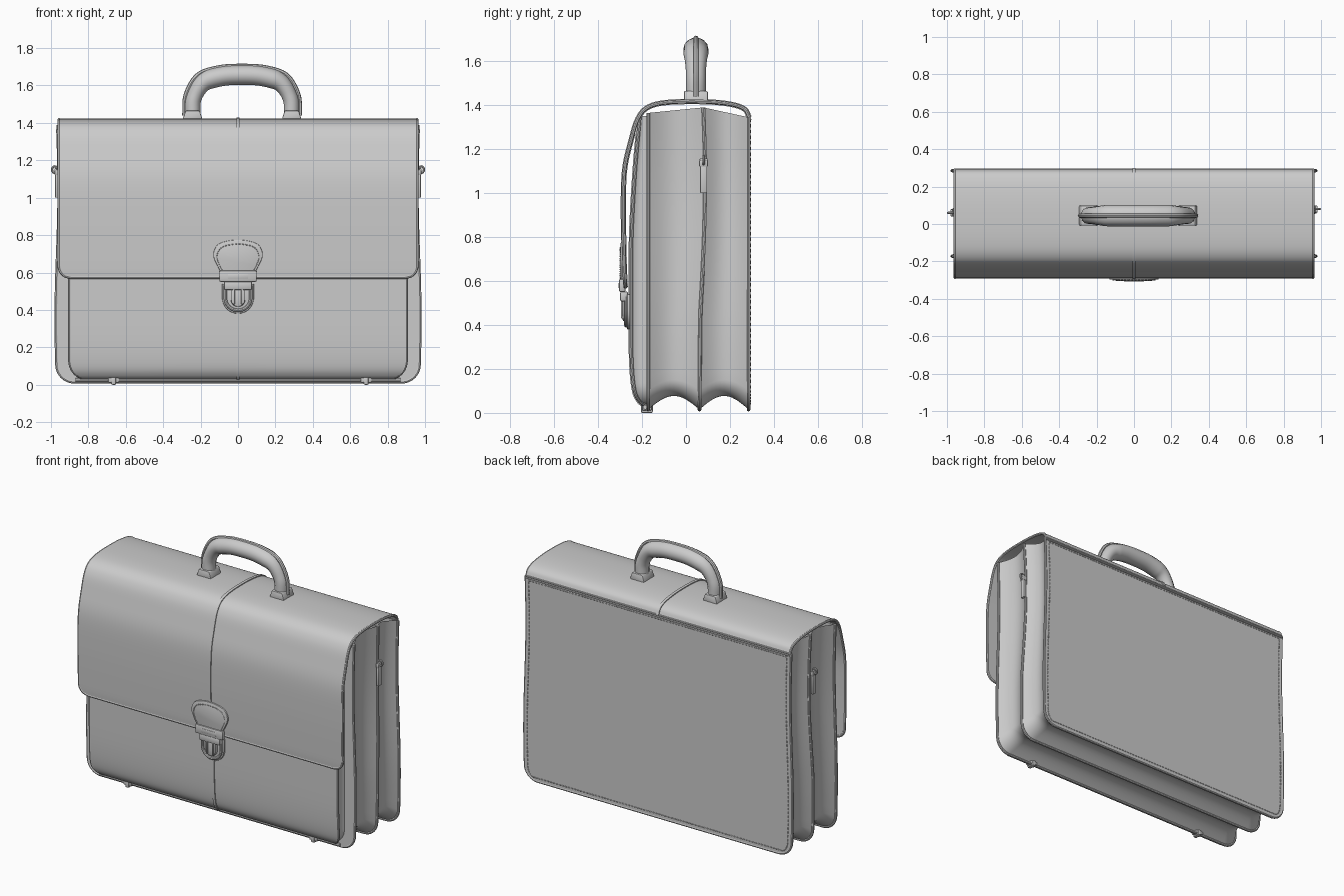
import bpy, bmesh, math
from mathutils import Vector

if "Cube" in bpy.data.objects:
    bpy.data.objects.remove(bpy.data.objects["Cube"])

grey = bpy.data.materials.new("grey leather")
grey.use_nodes = True
grey.diffuse_color = (0.6, 0.6, 0.6, 1)
grey.node_tree.nodes["Principled BSDF"].inputs["Base Color"].default_value = (0.6, 0.6, 0.6, 1)


def finish(name, data, thickness=0, bevel=0):
    ob = bpy.data.objects.new(name, data)
    bpy.context.collection.objects.link(ob)
    data.materials.append(grey)
    if thickness:
        mod = ob.modifiers.new("thickness", "SOLIDIFY")
        mod.thickness, mod.offset = thickness, 0
    if bevel:
        mod = ob.modifiers.new("bevel", "BEVEL")
        mod.width, mod.segments = bevel, 2
    bpy.ops.object.select_all(action="DESELECT")
    ob.select_set(True)
    bpy.context.view_layer.objects.active = ob
    bpy.ops.object.convert(target="MESH")
    bpy.ops.object.shade_smooth_by_angle(angle=math.radians(40))
    return ob


def smooth_path(points, steps=8):
    """Catmull-Rom curve through the points."""
    p = [Vector(q) for q in points]
    p = [2 * p[0] - p[1]] + p + [2 * p[-1] - p[-2]]
    out = []
    for a, b, c, d in zip(p, p[1:], p[2:], p[3:]):
        for i in range(steps):
            t = i / steps
            out.append(0.5 * (2 * b + (c - a) * t + (2 * a - 5 * b + 4 * c - d) * t * t
                              + (3 * b - a - 3 * c + d) * t ** 3))
    return out + [p[-2]]


def tube(name, lines, radius, cyclic=False, radii=None, res=2):
    cu = bpy.data.curves.new(name, "CURVE")
    cu.dimensions = "3D"
    cu.bevel_depth, cu.bevel_resolution, cu.use_fill_caps = radius, res, True
    for line in lines:
        sp = cu.splines.new("POLY")
        sp.points.add(len(line) - 1)
        sp.use_cyclic_u = cyclic
        for i, co in enumerate(line):
            sp.points[i].co = (*co, 1)
            sp.points[i].radius = radii[i] if radii else 1
    return finish(name, cu)


def stitches(name, line, gap=0.022, radius=0.0025):
    dashes = []
    for a, b in zip(line, line[1:]):
        a, b = Vector(a), Vector(b)
        n = max(1, round((b - a).length / gap))
        dashes += [(a.lerp(b, (i + 0.2) / n), a.lerp(b, (i + 0.75) / n)) for i in range(n)]
    tube(name, dashes, radius, res=0)


def grid(name, lines, thickness=0):
    bm = bmesh.new()
    vs = [[bm.verts.new(co) for co in line] for line in lines]
    for r, s in zip(vs, vs[1:]):
        for i in range(len(r) - 1):
            bm.faces.new((r[i], r[i + 1], s[i + 1], s[i]))
    bmesh.ops.recalc_face_normals(bm, faces=bm.faces)
    me = bpy.data.meshes.new(name)
    bm.to_mesh(me)
    bm.free()
    return finish(name, me, thickness)


def plate(name, outline, y, depth, bevel=0.004):
    """Outline in x and z, extruded towards the back from y."""
    bm = bmesh.new()
    f = bm.faces.new([bm.verts.new((x, y, z)) for x, z in outline])
    ext = bmesh.ops.extrude_face_region(bm, geom=[f])["geom"]
    bmesh.ops.translate(bm, verts=[v for v in ext if isinstance(v, bmesh.types.BMVert)], vec=(0, depth, 0))
    bmesh.ops.recalc_face_normals(bm, faces=bm.faces)
    me = bpy.data.meshes.new(name)
    bm.to_mesh(me)
    bm.free()
    return finish(name, me, 0, bevel)


def box(name, centre, size, bevel=0.006):
    (x, y, z), (w, d, h) = centre, size
    pts = [(x + i * w / 2, z + j * h / 2) for i, j in ((-1, -1), (1, -1), (1, 1), (-1, 1))]
    return plate(name, pts, y - d / 2, d, bevel)


# Rows are (half width, y, z) from top to bottom, with rounded lower corners
def rows_from(path, width, radius, z0):
    rows = []
    for y, z in path:
        d = min(radius, max(0, z - z0))
        rows.append((width - radius + math.sqrt(radius ** 2 - (radius - d) ** 2), y, z))
    return rows


def rim(rows):
    return [(-w, y, z) for w, y, z in rows] + [(w, y, z) for w, y, z in reversed(rows)]


def sheet(name, rows, thickness=0.012):
    return grid(name, [[(-w, y, z), (0, y, z), (w, y, z)] for w, y, z in rows], thickness)


def gusset(name, front, back, dip, lift):
    lines = []
    for i in range(13):
        t = i / 12
        s = math.sin(math.pi * t)
        line = []
        for a, b in zip(rim(front), rim(back)):
            p = Vector(a).lerp(Vector(b), t)
            p.x *= 1 - dip * s
            p.z += lift * s * max(0, 1 - p.z / 0.35)
            line.append(p)
        lines.append(line)
    return grid(name, lines)


BOTTOM, R = 0.015, 0.09
corner = [BOTTOM + R * (1 - math.cos(math.radians(a))) for a in range(0, 91, 10)]


def panel_rows(yfun, width, top):
    zs = corner + [corner[-1] + (top - corner[-1]) * i / 24 for i in range(1, 25)]
    rows = rows_from([(yfun(z), z) for z in reversed(zs)], width, R, BOTTOM)
    return [(w + 0.008 * math.sin(4.5 * z) * (z < 1.39), y, z) for w, y, z in rows]


# Three stiff panels with piped edges, joined by folded gussets
back = panel_rows(lambda z: 0.285, 0.965, 1.345)
middle = panel_rows(lambda z: 0.065 + 0.022 * math.sin((z - 0.45) * 2.6) * (0.45 < z) - 0.008 * (z < 0.45) * (0.45 - z),
                    0.962, 1.39)
front = panel_rows(lambda z: -0.172, 0.965, 1.365)
for part, rows in (("back_panel", back), ("middle_divider", middle), ("front_panel", front)):
    sheet(part, rows)
    tube(part + "_piping", [rim(rows)], 0.0085)
gusset("rear_gusset", middle, back, 0.045, 0.065)
gusset("front_gusset", front, middle, 0.045, 0.065)
stitches("back_stitching", [(x * 0.975, 0.293, max(z, 0.04)) for x, y, z in rim(back)])

# Front pocket rolling under at the bottom
pocket_path = smooth_path([(-0.21, 1.35), (-0.232, 1.1), (-0.248, 0.8), (-0.25, 0.5), (-0.248, 0.25),
                           (-0.236, 0.11), (-0.212, 0.053), (-0.176, 0.03)])
pocket = rows_from(pocket_path, 0.9, 0.1, 0.03)
sheet("front_pocket", pocket)
tube("pocket_piping", [rim(pocket)], 0.008)
gusset("pocket_gusset", pocket, [(w, -0.174, z) for w, y, z in pocket], 0.012, 0)
tube("front_bottom_bar", [[(-0.87, -0.185, 0.026), (0.87, -0.185, 0.026)]], 0.011)

# Flap over the top
flap_path = smooth_path([(0.288, 1.345), (0.265, 1.383), (0.2, 1.405), (0.08, 1.416), (-0.08, 1.413), (-0.17, 1.392),
                         (-0.218, 1.34), (-0.25, 1.24), (-0.28, 1.1), (-0.285, 0.9), (-0.28, 0.65), (-0.276, 0.573)])
flap = rows_from(flap_path, 0.957, 0.065, 0.573)
sheet("flap", flap)
tube("flap_piping", [rim(flap)], 0.009, cyclic=True)
tube("flap_back_seam", [[(-0.96, 0.292, 1.335), (0.96, 0.292, 1.335)]], 0.006)
stitches("flap_seam_stitching", [(-0.94, 0.291, 1.32), (0.94, 0.291, 1.32)])

# Raised centre seam on flap and pocket
for part, path in (("flap_seam", flap_path), ("pocket_seam", pocket_path)):
    sheet(part, [(0.009, y, z) for y, z in path], 0.024)

# Handle with grip, ridge and feet
HX, HY = 0.022, 0.045
half = [(0.265, 1.44), (0.258, 1.53), (0.205, 1.615), (0.11, 1.648), (0, 1.655)]
arch = [(-x, z) for x, z in half] + list(reversed(half[:-1]))
hpath = smooth_path(arch)
grip = [0.042 + 0.011 * min(1, max(0, (0.25 - abs(p[0])) / 0.08)) for p in hpath]
handle = tube("handle", [[(HX + x, 0, z) for x, z in hpath]], 1, radii=grip, res=5)
handle.scale.y, handle.location.y = 1.08, HY
tube("handle_ridge", [[(HX + x * 1.165, HY, 1.44 + (z - 1.44) * 1.23) for x, z in hpath]], 0.012)
for side, s in (("right", -1), ("left", 1)):
    cx = HX + s * 0.265
    base = [(-0.05, 1.41), (0.05, 1.41), (0.05, 1.428), (0.038, 1.465), (-0.038, 1.465), (-0.05, 1.428)]
    plate(side + "_handle_base", [(cx + x, z) for x, z in base], HY - 0.054, 0.108, 0.006)

# Lock: leather tab, metal plate and keyhole clasp
tab = smooth_path([(-0.085, 0.59), (-0.115, 0.645), (-0.132, 0.7), (-0.1, 0.755), (0, 0.775),
                   (0.1, 0.755), (0.132, 0.7), (0.115, 0.645), (0.085, 0.59)], 5)
plate("lock_tab", tab, -0.298, 0.016)
stitches("lock_tab_stitching", [(x * 0.86, -0.299, 0.59 + (z - 0.59) * 0.88) for x, z in tab], 0.02)
box("lock_bar", (0, -0.29, 0.58), (0.2, 0.03, 0.06), 0.008)
box("lock_bar_inset", (0, -0.303, 0.58), (0.11, 0.008, 0.025), 0.003)
box("lock_hinge", (0, -0.282, 0.53), (0.15, 0.036, 0.045), 0.008)


def shield(r, top, low):
    return [(-r, top)] + [(-r * math.cos(math.pi * i / 16), low - r * math.sin(math.pi * i / 16))
                          for i in range(17)] + [(r, top)]


plate("lock_backing", shield(0.085, 0.54, 0.465), -0.268, 0.02)
tube("lock_rim", [[(x, -0.272, z) for x, z in shield(0.068, 0.53, 0.465)]], 0.009)
plate("lock_tongue", shield(0.038, 0.53, 0.455), -0.288, 0.03, 0.006)
for x in (-0.022, 0.022):
    box("lock_rib", (x, -0.288, 0.475), (0.011, 0.016, 0.09), 0.003)

# Metal clips along the bottom edge
for x in (-0.665, 0.685):
    box("bottom_clip", (x, -0.178, 0.027), (0.06, 0.046, 0.034), 0.008)
    box("bottom_clip_band", (x, -0.178, 0.022), (0.026, 0.054, 0.044), 0.006)

# Strap tabs with rings on both ends
for side, s, y in (("right", -1, 0.06), ("left", 1, 0.08)):
    box(side + "_strap_tab", (s * 0.969, y, 1.065), (0.018, 0.032, 0.13), 0.004)
    box(side + "_strap_clip", (s * 0.969, y, 1.135), (0.022, 0.04, 0.03), 0.005)
    ring = [(s * 0.979 + 0.015 * math.cos(a), y, 1.15 + 0.018 * math.sin(a))
            for a in (math.tau * i / 16 for i in range(16))]
    loop = tube(side + "_strap_ring", [ring], 0.006, cyclic=True)
    box(side + "_ring_bar", (s * 0.975, y, 1.152), (0.012, 0.036, 0.012), 0.003)
